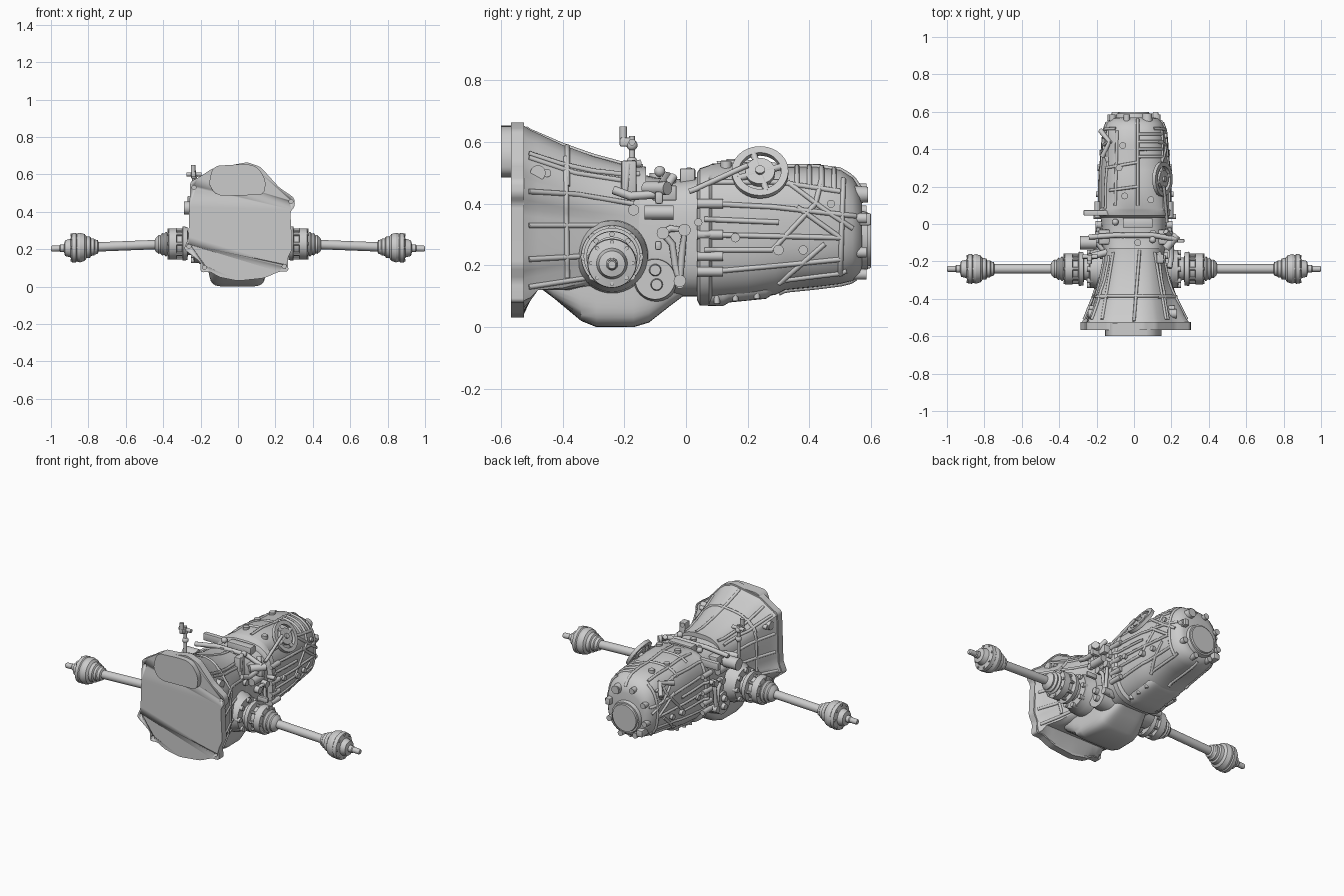
import bpy, bmesh, math
from mathutils import Vector as V, Matrix
from mathutils.bvhtree import BVHTree

if "Cube" in bpy.data.objects:
    bpy.data.objects.remove(bpy.data.objects["Cube"])

N = 72

def finish(name, bm, angle=0.6):
    bmesh.ops.recalc_face_normals(bm, faces=bm.faces)
    me = bpy.data.meshes.new(name)
    bm.to_mesh(me); bm.free()
    me.shade_smooth(); me.set_sharp_from_angle(angle=angle)
    ob = bpy.data.objects.new(name, me)
    bpy.context.collection.objects.link(ob)
    return ob

def loft(name, rings, angle=0.6):
    bm = bmesh.new()
    rs = [[bm.verts.new(p) for p in r] for r in rings]
    for a, b in zip(rs, rs[1:]):
        for i in range(len(a)):
            j = (i + 1) % len(a)
            bm.faces.new((a[i], a[j], b[j], b[i]))
    bm.faces.new(rs[0]); bm.faces.new(rs[-1])
    return finish(name, bm, angle)

def oval(y, hw, lo, hi, n=2.8, cx=0):
    hh, cz, pts = (hi - lo) / 2, (hi + lo) / 2, []
    for i in range(N):
        t = 2 * math.pi * i / N
        c, s = math.cos(t), math.sin(t)
        r = (abs(c / hw) ** n + abs(s / hh) ** n) ** (-1 / n)
        pts.append(V((cx + r * c, y, cz + r * s)))
    return pts

def cyl(bm, a, b, r, r2=None, seg=16):
    a, b = V(a), V(b)
    m = Matrix.Translation((a + b) / 2) @ (b - a).to_track_quat('Z', 'Y').to_matrix().to_4x4()
    bmesh.ops.create_cone(bm, cap_ends=True, segments=seg, radius1=r,
                          radius2=r if r2 is None else r2, depth=(b - a).length, matrix=m)

def ball(bm, p, r):
    bmesh.ops.create_uvsphere(bm, u_segments=16, v_segments=10, radius=r, matrix=Matrix.Translation(p))

def box(bm, lo, hi, bev=0.006):
    lo, hi = V(lo), V(hi)
    v = bmesh.ops.create_cube(bm, size=1, matrix=Matrix.Translation((lo + hi) / 2) @ Matrix.Diagonal((*(hi - lo), 1)))['verts']
    bmesh.ops.bevel(bm, geom=list({e for x in v for e in x.link_edges}), offset=bev, segments=2, affect='EDGES', profile=0.5)

def prism(name, pts, y0, y1, bev):
    bm = bmesh.new()
    f = bm.faces.new([bm.verts.new((x, y0, z)) for x, z in pts])
    g = bmesh.ops.extrude_face_region(bm, geom=[f])['geom']
    bmesh.ops.translate(bm, verts=[e for e in g if isinstance(e, bmesh.types.BMVert)], vec=(0, y1 - y0, 0))
    along = [e for e in bm.edges if abs(e.verts[0].co.y - e.verts[1].co.y) > 1e-4]
    bmesh.ops.bevel(bm, geom=along, offset=bev, segments=4, affect='EDGES', profile=0.5)
    return finish(name, bm, 0.5)

def tubes(name, paths, r):
    cu = bpy.data.curves.new(name + "_path", 'CURVE')
    cu.dimensions = '3D'; cu.bevel_depth = r; cu.bevel_resolution = 2; cu.use_fill_caps = True
    for p in paths:
        if len(p) < 2: continue
        s = cu.splines.new('POLY'); s.points.add(len(p) - 1)
        for q, c in zip(s.points, p): q.co = (*c, 1)
    tmp = bpy.data.objects.new(name + "_path", cu)
    bpy.context.collection.objects.link(tmp)
    me = bpy.data.meshes.new_from_object(tmp.evaluated_get(bpy.context.evaluated_depsgraph_get()))
    bpy.data.objects.remove(tmp)
    me.shade_smooth(); me.set_sharp_from_angle(angle=0.9)
    bpy.context.collection.objects.link(bpy.data.objects.new(name, me))

# Engine-side flange with bolt holes
outline = [(-.14, .63), (.05, .665), (.12, .64), (.22, .53), (.30, .475), (.305, .43), (.28, .40), (.29, .2),
           (.265, .15), (.27, .08), (.22, .08), (.14, .045), (0, .03), (-.1, .05), (-.15, .08), (-.2, .075), (-.2, .13),
           (-.25, .17), (-.29, .2), (-.265, .26), (-.26, .42), (-.255, .56), (-.2, .59)]
flange = prism("bell_flange", outline, -.568, -.525, .014)
bm = bmesh.new()
for x, z in [(.284, .455), (.247, .108), (-.18, .103), (-.262, .215), (-.235, .53)]:
    cyl(bm, (x, -.62, z), (x, -.48, z), .011)
cut = finish("bolt_hole_cutter", bm)
cut.hide_render = True; cut.hide_set(True)
mod = flange.modifiers.new("holes", 'BOOLEAN'); mod.object = cut; mod.solver = 'EXACT'
prism("starter_bulge", [(-.155, .57), (-.13, .645), (.04, .655), (.1, .645), (.15, .57), (.14, .49), (-.11, .485), (-.15, .53)], -.6, -.53, .03)

# Bell housing: flange outline blended into a rounded section
def outline_ring():
    c, res = V((0, .34)), []
    for i in range(N):
        t = 2 * math.pi * i / N
        d, best = V((math.cos(t), math.sin(t))), .3
        for a, b in zip(outline, outline[1:] + outline[:1]):
            a, e = V(a) - c, V(b) - V(a)
            den = d.cross(e)
            if abs(den) < 1e-9: continue
            u, k = a.cross(e) / den, a.cross(d) / den
            if u > 0 and 0 <= k <= 1: best = u
        res.append(c + d * best)
    return res
base, rings = outline_ring(), []
for y, t, floor in [(-.53, .04, .03), (-.505, .16, .085), (-.48, .24, .12), (-.4, .5, .12), (-.3, .76, .12), (-.2, .95, .12), (-.13, 1, .12)]:
    tgt = oval(y, .16, .11, .52, 3)
    rings.append([V((b.x * (1 - t) + g.x * t, y, max(floor, b.y * (1 - t) + g.z * t))) for b, g in zip(base, tgt)])
bell = loft("bell_housing", rings)

# Oil sump, middle case and rear gearbox case
sump = loft("oil_sump", [oval(y, w, lo, .3, 6, -.003) for y, w, lo in
            [(-.47, .14, .125), (-.43, .153, .095), (-.34, .155, .02), (-.29, .15, 0), (-.17, .148, 0), (-.12, .14, .015), (-.05, .115, .07), (-.01, .1, .1)]])
mid = loft("middle_case", [oval(y, w, lo, hi, 3.4) for y, w, lo, hi in
           [(-.16, .16, .12, .5), (-.1, .175, .1, .485), (-.02, .172, .1, .48), (.06, .18, .1, .49)]])
box_case = loft("gearbox_case", [oval(y, w, lo, hi, n, .004) for y, w, lo, hi, n in
                [(.035, .185, .09, .5, 3), (.045, .2, .07, .515, 3), (.075, .2, .07, .525, 3), (.085, .188, .085, .53, 2.8), (.2, .188, .09, .535, 2.7),
                 (.29, .185, .105, .525, 2.7), (.32, .18, .12, .52, 2.7), (.42, .172, .13, .52, 2.6), (.5, .165, .14, .51, 2.6),
                 (.54, .15, .15, .485, 2.5), (.563, .13, .17, .45, 2.4), (.57, .11, .19, .42, 2.3)]])
pan = loft("gearbox_pan", [oval(y, w, lo, .3, 5) for y, w, lo in [(.05, .11, .07), (.12, .115, .068), (.14, .12, .08), (.26, .12, .092), (.3, .1, .12)]])

# Surface projection, so that ribs and bosses sit on the castings
vs, fs = [], []
for o in (bell, sump, mid, box_case, pan):
    k = len(vs)
    vs += [v.co.copy() for v in o.data.vertices]
    fs += [[i + k for i in p.vertices] for p in o.data.polygons]
tree = BVHTree.FromPolygons(vs, fs)

def hit(side, u, v):
    o, d = {'R': ((2, u, v), (-1, 0, 0)), 'L': ((-2, u, v), (1, 0, 0)), 'T': ((u, v, 2), (0, 0, -1)),
            'B': ((u, v, -2), (0, 0, 1)), 'E': ((u, 2, v), (0, -1, 0))}[side]
    return tree.ray_cast(V(o), V(d))[0], -V(d)

def on(side, pts):
    out = []
    for a, b in zip(pts, pts[1:]):
        a, b = V(a), V(b)
        n = max(2, int((b - a).length / .015))
        out += [hit(side, *a.lerp(b, i / n))[0] for i in range(n + 1)]
    return [p for p in out if p]

# Casting ribs
side_ribs = [[(-.51, .44), (-.35, .43), (-.17, .4)], [(-.51, .33), (-.2, .33)], [(-.51, .13), (-.32, .16)], [(-.51, .55), (-.36, .5), (-.17, .47)],
             [(-.385, .16), (-.39, .55)], [(-.51, .22), (-.33, .23)], [(.08, .47), (.3, .47), (.5, .44)], [(.08, .4), (.28, .39), (.55, .36)],
             [(.06, .35), (.3, .34)], [(.06, .3), (.5, .29)], [(.06, .25), (.28, .25)], [(.08, .18), (.3, .2), (.5, .22)],
             [(.28, .25), (.42, .4), (.44, .48)], [(.36, .39), (.5, .29)], [(.3, .14), (.45, .27)], [(.33, .47), (.45, .38), (.54, .32)], [(.5, .17), (.51, .48)]]
paths = [on(s, p) for s in 'RL' for p in side_ribs]
paths += [on('T', p) for p in ([(.02, .56), (.02, .1)], [(-.1, .1), (-.09, .5)], [(0, -.52), (.03, -.14)], [(-.17, -.51), (-.11, -.15)],
          [(.17, -.51), (.11, -.15)], [(-.2, -.385), (.2, -.385)], [(-.15, .3), (.02, .33)], [(-.13, .18), (.02, .2)])]
paths += [on('T', [(.02, y), (.15, y)]) for y in (.36, .4, .44, .48)]
paths += [on('B', p) for p in ([(-.13, .3), (-.12, .52)], [(0, .3), (0, .55)], [(.13, .3), (.12, .52)])]
tubes("casting_ribs", paths, .0085)

# Bolt bosses along the case joints and on the case sides
bm = bmesh.new()
def boss(side, u, v, r, h):
    p, d = hit(side, u, v)
    if p: cyl(bm, p - d * .03, p + d * h, r)
for s in 'RL':
    for u, v, r, h in [(.3, .25, .017, .02), (.38, .25, .015, .018), (.47, .4, .013, .012), (.16, .29, .015, .018), (-.48, .5, .025, .015),
                       (-.45, .5, .013, .02), (-.17, .38, .018, .02), (.04, .34, .013, .03), (-.02, .14, .015, .025)]:
        boss(s, u, v, r, h)
    sg = 1 if s == 'R' else -1
    for z in (.18, .23, .3, .4):
        cyl(bm, (sg * .195, .035, z), (sg * .195, .12, z), .015)
for x, v in [(-.08, .3), (-.06, .42), (.09, .13), (-.05, .15), (.1, -.05), (-.06, -.06), (.02, -.1)]:
    boss('T', x, v, .018, .015)
for k in range(8):
    t = k * math.pi / 4 + .3
    x, z = .13 * math.cos(t), .31 + .145 * math.sin(t)
    cyl(bm, (x, .5, z), (x, .585, z), .017)
for y in (.1, .16, .23): 
    for sx in (-.1, .1): boss('B', sx, y, .01, .008)
finish("bolt_bosses", bm)

# Rear end cap
bm = bmesh.new()
cyl(bm, (0, .54, .28), (0, .59, .28), .105, .092, 40)
cyl(bm, (0, .58, .28), (0, .6, .28), .085, .08, 40)
cyl(bm, (.07, .54, .43), (.07, .59, .43), .03, .025, 20)
box(bm, (.1, .53, .33), (.13, .6, .37)); box(bm, (-.12, .53, .19), (-.08, .6, .23))
finish("rear_end_cap", bm)

# Drive shafts: lathed profile from differential cover to stub, both sides
prof = [(.1, .125), (.19, .115), (.22, .1), (.235, .1), (.24, .062), (.268, .06), (.27, .088), (.295, .092), (.3, .066), (.325, .066),
        (.33, .083), (.37, .083), (.375, .06), (.385, .067), (.395, .056), (.405, .06), (.415, .048), (.425, .05), (.44, .036), (.445, .025),
        (.745, .025), (.75, .036), (.765, .04), (.77, .046), (.785, .046), (.79, .056), (.81, .058), (.82, .072), (.845, .079), (.862, .074),
        (.867, .08), (.888, .078), (.895, .05), (.925, .042), (.93, .02), (.95, .02), (.955, .016), (.994, .016), (1, .012)]
AY = -.24
axz = lambda x: .23 - .028 * max(0, x - .3) / .7
for sg, nm in ((1, "right"), (-1, "left")):
    loft(nm + "_drive_shaft", [[(sg * x, AY + r * math.cos(k * math.pi / 20), axz(x) + r * math.sin(k * math.pi / 20)) for k in range(40)] for x, r in prof], .5)
    bm = bmesh.new()
    for k in range(8):
        t = k * math.pi / 4
        c, s = math.cos(t), math.sin(t)
        cyl(bm, (sg * .2, AY + .088 * c, .228 + .088 * s), (sg * .25, AY + .088 * c, .228 + .088 * s), .014, seg=12)
        cyl(bm, (sg * .28, AY + .073 * c, .228 + .073 * s), (sg * .378, AY + .073 * c, .228 + .073 * s), .009, seg=8)
        cyl(bm, (sg * .84, AY + .068 * c, .208 + .068 * s), (sg * .896, AY + .068 * c, .208 + .068 * s), .007, seg=8)
    finish(nm + "_joint_bolts", bm)
    # Round side cover behind the shaft, and support bracket
    bm = bmesh.new()
    cyl(bm, (sg * .1, -.1, .155), (sg * .185, -.1, .155), .075, .065, 32)
    for y, z in ((-.1, .185), (-.095, .138)): cyl(bm, (sg * .17, y, z), (sg * .205, y, z), .022, .017, 20)
    for y, z in ((-.075, .305), (-.005, .315), (-.02, .15)): cyl(bm, (sg * .14, y, z), (sg * .205, y, z), .02, seg=20)
    finish(nm + "_side_cover", bm)
    tubes(nm + "_side_bracket", [[V((sg * .19, y, z)) for y, z in p] for p in
          ([(-.075, .305), (-.05, .32), (-.005, .315), (-.012, .25), (-.02, .15)], [(-.075, .305), (-.045, .27), (-.035, .2), (-.02, .15)])], .011)

# Handwheel disc on the upper right side, with its rod
bm = bmesh.new()
for R, w in ((.08, .012), (.024, .024)):
    ring = [[bm.verts.new((r * math.cos(t), r * math.sin(t), h)) for r, h in ((R - w, -.01), (R + w, -.01), (R + w, .01), (R - w * .98, .01))]
            for t in [k * math.pi / 20 for k in range(40)]]
    for i in range(40):
        for j in range(4):
            bm.faces.new((ring[i][j], ring[i - 1][j], ring[i - 1][(j + 1) % 4], ring[i][(j + 1) % 4]))
for k in range(4):
    c, s = math.cos(k * math.pi / 2 + .3), math.sin(k * math.pi / 2 + .3)
    cyl(bm, (.01 * c, .01 * s, 0), (.075 * c, .075 * s, 0), .011)
cyl(bm, (0, 0, -.05), (0, 0, .02), .015)
wheel = finish("handwheel", bm)
wheel.matrix_world = Matrix.Translation((.152, .24, .502)) @ Matrix.Rotation(math.radians(60), 4, 'Y')
tubes("handwheel_rod", [[(.175, .01, .44), (.175, .03, .447), (.16, .2, .525)]], .009)

# Shift linkage across the top of the middle case
tubes("shift_linkage", [[(.19, -.235, .445), (.2, -.18, .425), (.2, -.1, .43), (.19, -.06, .46), (.17, -.04, .49)],
      [(-.24, -.07, .47), (-.1, -.06, .49), (.1, -.06, .49), (.22, -.08, .46)], [(-.27, -.1, .43), (-.2, -.1, .4), (-.15, -.16, .4)],
      [(.15, -.2, .42), (.15, -.19, .53), (.13, -.15, .53)], [(-.18, .5, .42), (-.13, .44, .47), (-.17, .36, .45)]], .014)
bm = bmesh.new()
for sg in (1, -1):
    cyl(bm, (sg * .185, -.135, .372), (sg * .185, -.04, .372), .023, seg=20)
    box(bm, (sg * .16 - .03, -.11, .41), (sg * .16 + .03, -.03, .46))
    box(bm, (sg * .2 - .035, -.1, .4), (sg * .2 + .035, -.075, .44))
cyl(bm, (.17, -.13, .45), (.23, -.06, .45), .022, seg=20)
ball(bm, (.1, -.085, .505), .018); ball(bm, (-.1, .01, .5), .018)
cyl(bm, (-.29, -.1, .42), (-.2, -.1, .42), .035, seg=24)
box(bm, (-.27, .045, .44), (0, .075, .485)); box(bm, (-.06, -.02, .46), (.1, .03, .515))
box(bm, (.12, -.21, .41), (.16, -.16, .54)); box(bm, (.2, -.1, .25), (.27, -.08, .28))
finish("linkage_brackets", bm)

# Upright selector lever on the left
bm = bmesh.new()
cyl(bm, (-.235, -.175, .42), (-.235, -.175, .62), .01)
for z in (.535, .59): ball(bm, (-.235, -.175, z), .018)
cyl(bm, (-.275, -.175, .6), (-.195, -.175, .6), .011)
box(bm, (-.25, -.215, .585), (-.225, -.165, .615)); cyl(bm, (-.24, -.203, .59), (-.24, -.203, .65), .012)
cyl(bm, (-.235, -.175, .43), (-.14, -.15, .43), .018)
finish("selector_lever", bm)
